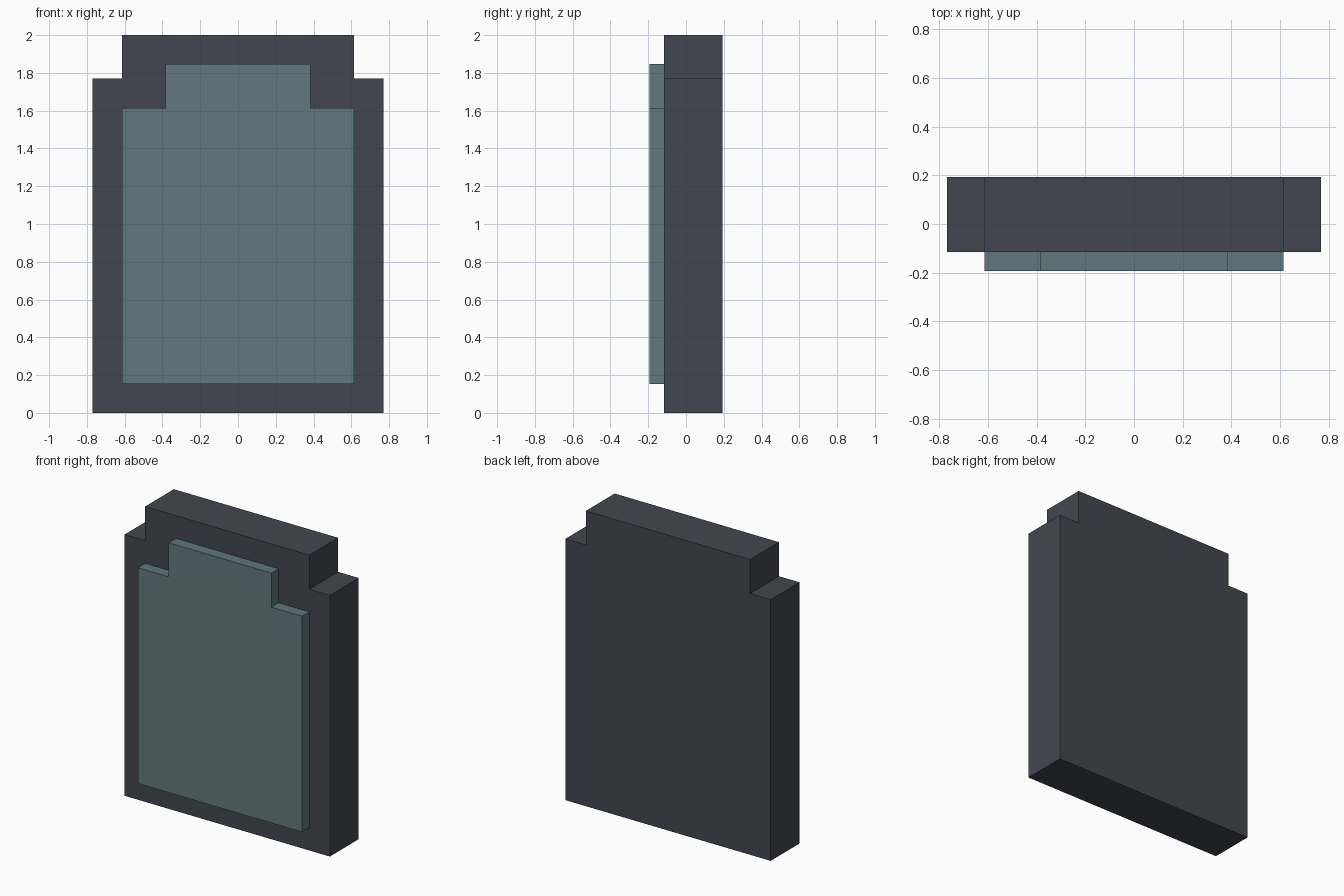
import bpy
import bmesh

if "Cube" in bpy.data.objects:
    bpy.data.objects.remove(bpy.data.objects["Cube"])

U = 2 / 26  # the model sits on a grid of 26 units in height


def material(name, colour):
    mat = bpy.data.materials.new(name)
    mat.diffuse_color = (*colour, 1)
    mat.use_nodes = True
    mat.node_tree.nodes["Principled BSDF"].inputs["Base Color"].default_value = mat.diffuse_color
    return mat


def stepped_slab(name, half_profile, y_front, y_back, mat):
    """Mirror a right-hand (x, z) outline about x = 0 and extrude it along y."""
    outline = half_profile + [(-x, z) for x, z in reversed(half_profile)]
    bm = bmesh.new()
    face = bm.faces.new([bm.verts.new((x * U, y_front * U, z * U)) for x, z in outline])
    ext = bmesh.ops.extrude_face_region(bm, geom=[face], use_keep_orig=True)
    verts = [g for g in ext["geom"] if isinstance(g, bmesh.types.BMVert)]
    bmesh.ops.translate(bm, verts=verts, vec=(0, (y_back - y_front) * U, 0))
    bmesh.ops.recalc_face_normals(bm, faces=bm.faces)
    mesh = bpy.data.meshes.new(name)
    bm.to_mesh(mesh)
    bm.free()
    mesh.materials.append(mat)
    obj = bpy.data.objects.new(name, mesh)
    bpy.context.collection.objects.link(obj)
    return obj


# Main body with notched upper corners
stepped_slab("slab_body", [(10, 0), (10, 23), (8, 23), (8, 26)], -1.5, 2.5,
             material("dark_stone", (0.055, 0.062, 0.08)))

# Raised front panel with the same stepped outline
stepped_slab("front_panel", [(8, 2), (8, 21), (5, 21), (5, 24)], -2.5, -1.5,
             material("teal_stone", (0.115, 0.19, 0.21)))
